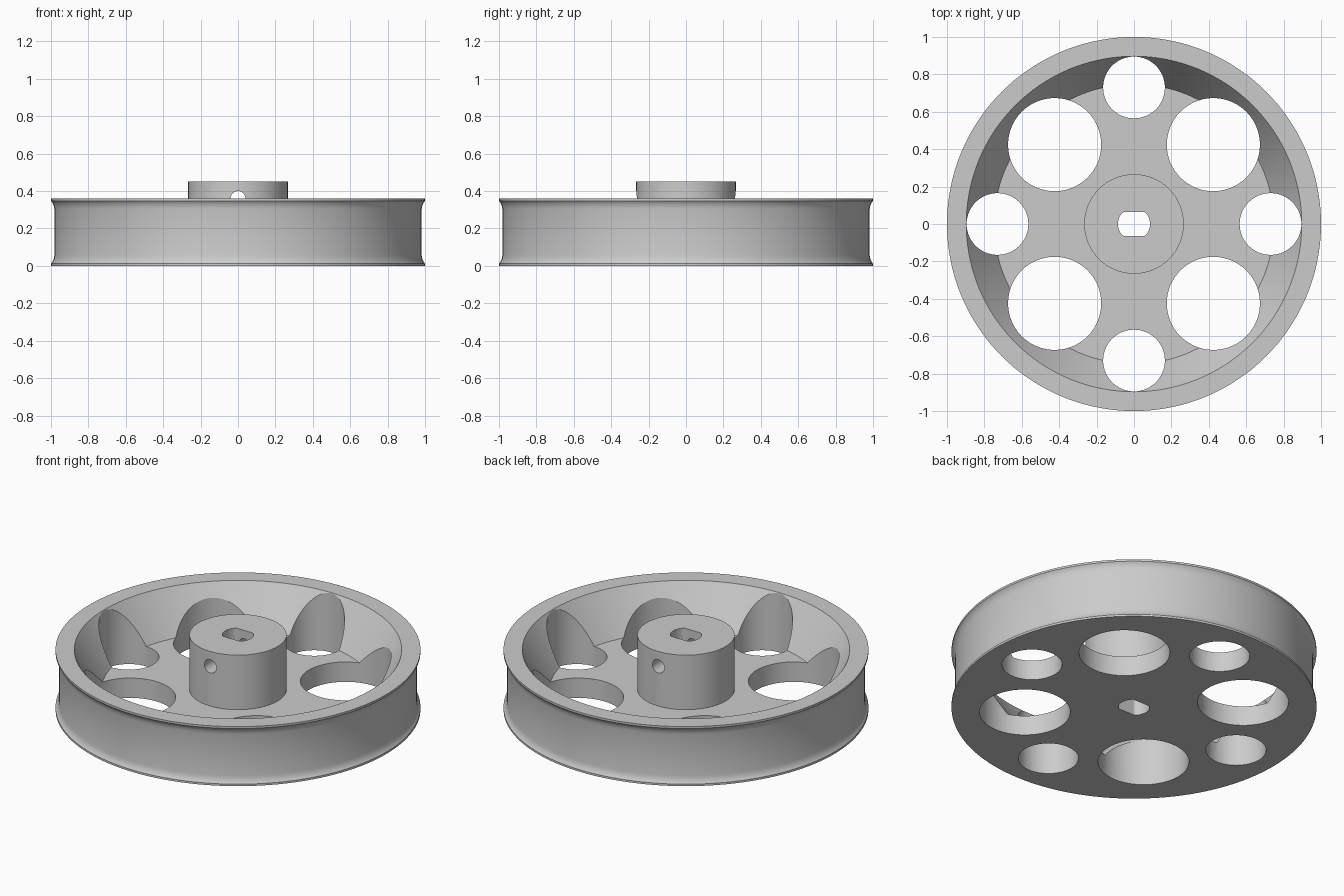
import bpy, bmesh, math
from mathutils import Matrix

cube = bpy.data.objects.get("Cube")
if cube:
    bpy.data.objects.remove(cube, do_unlink=True)

SEGMENTS = 144
HEIGHT, FLOOR, HUB_TOP = 0.36, 0.12, 0.45
HUB_R, BORE_R, BORE_FLAT = 0.266, 0.086, 0.064

grey = bpy.data.materials.new("light grey")
grey.use_nodes = True
colour = (0.6, 0.6, 0.6, 1)
grey.diffuse_color = colour
grey.node_tree.nodes["Principled BSDF"].inputs["Base Color"].default_value = colour


def finish(name, bm):
    bmesh.ops.recalc_face_normals(bm, faces=bm.faces)
    mesh = bpy.data.meshes.new(name)
    bm.to_mesh(mesh)
    bm.free()
    mesh.materials.append(grey)
    obj = bpy.data.objects.new(name, mesh)
    bpy.context.collection.objects.link(obj)
    return obj


def add_cylinder(bm, radius, matrix, depth=2, segments=64):
    made = bmesh.ops.create_cone(bm, cap_ends=True, segments=segments, radius1=radius,
                                 radius2=radius, depth=depth, matrix=matrix)
    return made["verts"]


def lathe(name, profile):
    bm = bmesh.new()
    verts = [bm.verts.new((r, 0, z)) for r, z in profile]
    edges = [bm.edges.new(pair) for pair in zip(verts, verts[1:])]
    bmesh.ops.spin(bm, geom=verts + edges, cent=(0, 0, 0), axis=(0, 0, 1),
                   angle=math.tau, steps=SEGMENTS, use_duplicate=False)
    bmesh.ops.remove_doubles(bm, verts=bm.verts, dist=1e-4)
    # Merge the fans round the axis into flat caps
    for z in (profile[0][1], profile[-1][1]):
        centre = [v for v in bm.verts if v.co.xy.length < 1e-4 and abs(v.co.z - z) < 1e-4]
        bmesh.ops.dissolve_verts(bm, verts=centre)
    return finish(name, bm)


# Wheel body: flat base, hollowed tread with flared lips, dished web and hub
lip = [(1, 0), (1, 0.012), (0.992, 0.022), (0.986, 0.036), (0.982, 0.055)]
profile = [(0, 0)] + lip + [(r, HEIGHT - z) for r, z in reversed(lip)]
profile += [(0.897, HEIGHT), (0.748, FLOOR), (HUB_R, FLOOR), (HUB_R, HUB_TOP), (0, HUB_TOP)]
wheel = lathe("wheel", profile)

# Lightening holes, alternating small and large, and the double-flat bore
bm = bmesh.new()
for i in range(8):
    distance, radius = ((0.73, 0.165), (0.6, 0.249))[i % 2]
    turn = Matrix.Rotation(i * math.tau / 8, 4, "Z")
    add_cylinder(bm, radius, turn @ Matrix.Translation((distance, 0, 0)))
for v in add_cylinder(bm, BORE_R, Matrix()):
    v.co.y = max(-BORE_FLAT, min(BORE_FLAT, v.co.y))
bmesh.ops.dissolve_limit(bm, angle_limit=0.001, verts=bm.verts, edges=bm.edges)
holes = finish("hole_cutter", bm)

# Set screw hole running front to back through the hub
bm = bmesh.new()
add_cylinder(bm, 0.04, Matrix.Translation((0, 0, HEIGHT)) @ Matrix.Rotation(math.pi / 2, 4, "X"),
             depth=0.8, segments=40)
screw = finish("screw_hole_cutter", bm)

for cutter in (holes, screw):
    cutter.hide_render = True
    mod = wheel.modifiers.new(cutter.name, "BOOLEAN")
    mod.operation, mod.solver, mod.object = "DIFFERENCE", "EXACT", cutter

# Bake the cuts, drop the cutters and shade smooth with sharp edges
bpy.context.view_layer.update()
baked = bpy.data.meshes.new_from_object(wheel.evaluated_get(bpy.context.evaluated_depsgraph_get()))
wheel.modifiers.clear()
wheel.data = baked
for cutter in (holes, screw):
    bpy.data.objects.remove(cutter, do_unlink=True)
baked.materials.clear()
baked.materials.append(grey)
for face in baked.polygons:
    face.material_index = 0
    face.use_smooth = True
baked.set_sharp_from_angle(angle=math.radians(30))
